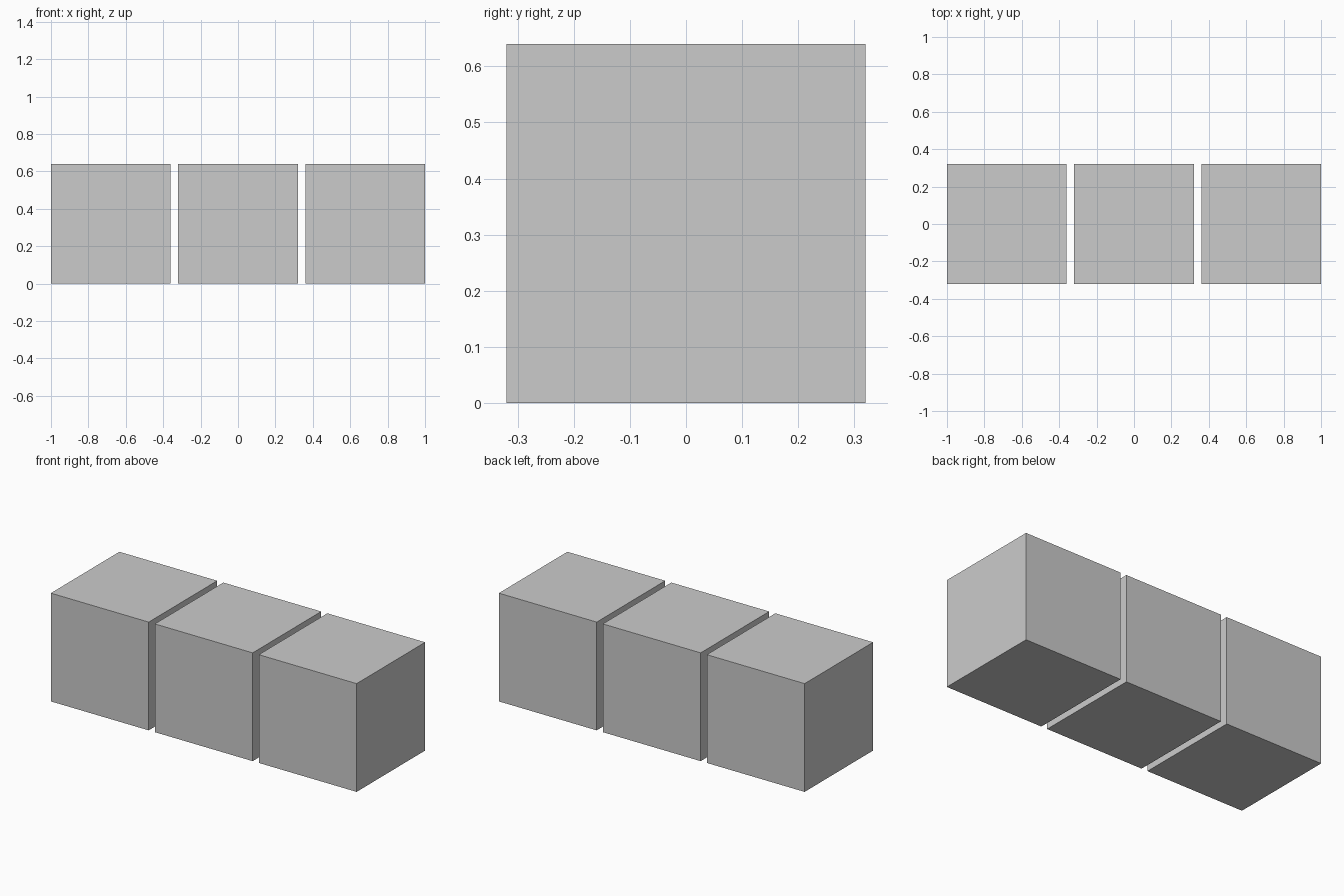
import bpy

if "Cube" in bpy.data.objects:
    bpy.data.objects.remove(bpy.data.objects["Cube"])

SIDE = 0.64   # cube edge length
PITCH = 0.68  # spacing between cube centres

# Row of three separate cubes standing on the ground
for name, i in (("left_cube", -1), ("middle_cube", 0), ("right_cube", 1)):
    bpy.ops.mesh.primitive_cube_add(size=SIDE, location=(i * PITCH, 0, SIDE / 2))
    bpy.context.object.name = name
